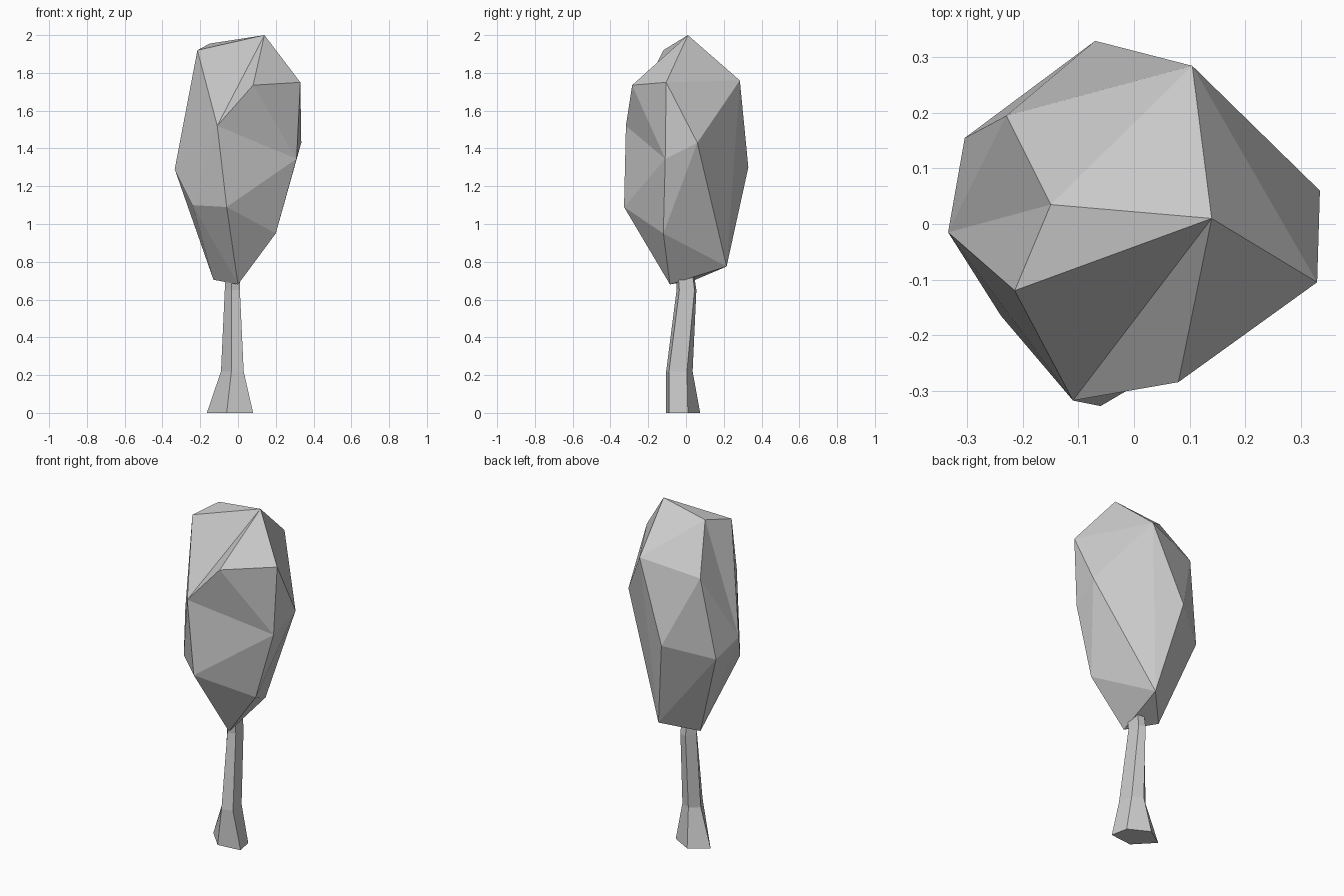
import bpy, bmesh

if "Cube" in bpy.data.objects:
    bpy.data.objects.remove(bpy.data.objects["Cube"])


def finish(bm, name):
    bmesh.ops.recalc_face_normals(bm, faces=bm.faces)
    mesh = bpy.data.meshes.new(name)
    bm.to_mesh(mesh)
    bm.free()
    obj = bpy.data.objects.new(name, mesh)
    bpy.context.collection.objects.link(obj)
    return obj


# Trunk: five-sided rings from flared foot to bent neck, lofted together
rings = [
    (0.00, [(-.06, -.105), (.08, -.09), (.06, .01), (-.06, .075), (-.165, .005)]),
    (0.22, [(-.035, -.105), (.03, -.09), (.02, .005), (-.04, .035), (-.09, -.01)]),
    (0.65, [(-.035, -.05), (.01, -.035), (.005, .045), (-.035, .055), (-.07, .0)]),
    (0.78, [(-.035, -.055), (.01, -.045), (.005, .03), (-.035, .035), (-.07, -.01)]),
]
bm = bmesh.new()
loops = [[bm.verts.new((x, y, z)) for x, y in pts] for z, pts in rings]
for low, high in zip(loops, loops[1:]):
    for i in range(5):
        j = (i + 1) % 5
        bm.faces.new((low[i], low[j], high[j], high[i]))
bm.faces.new(loops[0][::-1])
bm.faces.new(loops[-1])
finish(bm, "trunk")

# Canopy: faceted hull around the crown's corner points
crown = {
    "peak": (.14, .01, 2.0), "top_left": (-.215, -.12, 1.92), "top_mid": (-.15, .035, 1.955),
    "right_top": (.33, -.105, 1.75), "front_top": (.08, -.285, 1.735), "front": (-.11, -.318, 1.52),
    "left": (-.335, -.015, 1.29), "left_low": (-.24, -.165, 1.10), "front_low": (-.06, -.328, 1.09),
    "right_low": (.20, -.12, .95), "base_left": (-.13, .05, .705), "base_front": (0, -.085, .68),
    "right": (.335, .06, 1.43), "right_mid": (.31, -.11, 1.345), "back": (-.07, .33, 1.30),
    "base_back": (.03, .215, .775), "back_top": (.105, .285, 1.76), "back_left": (-.305, .155, 1.215),
    "back_left_top": (-.23, .195, 1.69),
}
bm = bmesh.new()
v = {name: bm.verts.new(co) for name, co in crown.items()}
bmesh.ops.convex_hull(bm, input=list(bm.verts))

# Turn a few edges inward to make the shallow creases in the crown
for a, b in [("top_left", "back_left_top"), ("top_left", "front_top"), ("front_top", "front_low")]:
    edge = bm.edges.get((v[a], v[b]))
    if edge and len(edge.link_faces) == 2:
        bmesh.utils.edge_rotate(edge, True)
finish(bm, "canopy")
